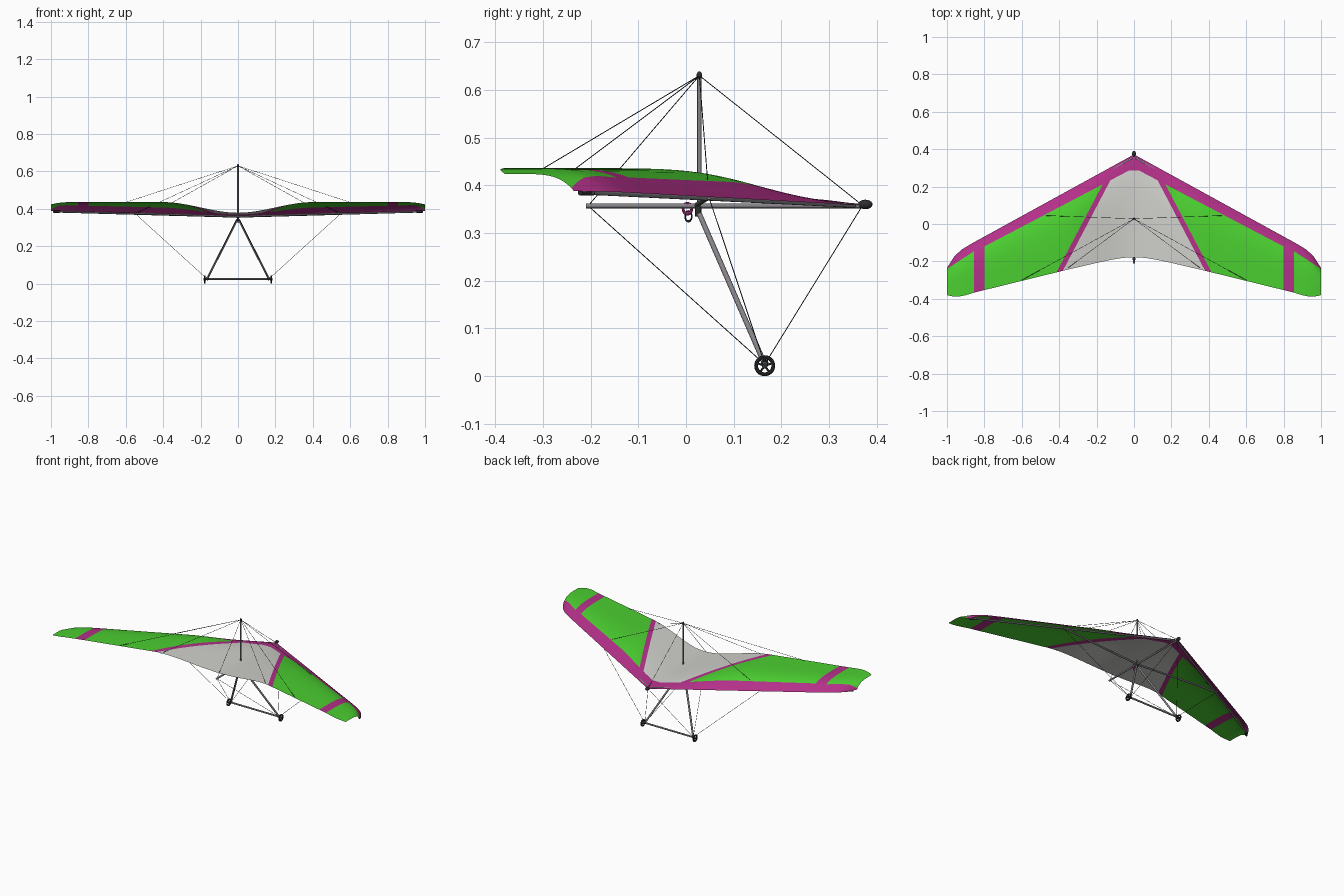
import bpy, bmesh, math
from mathutils import Vector, Matrix

if "Cube" in bpy.data.objects:
    bpy.data.objects.remove(bpy.data.objects["Cube"])


def material(name, rgb):
    m = bpy.data.materials.new(name)
    m.diffuse_color = (*rgb, 1)
    m.use_nodes = True
    m.node_tree.nodes["Principled BSDF"].inputs["Base Color"].default_value = m.diffuse_color
    return m


GREEN = material("green cloth", (0.07, 0.62, 0.03))
MAGENTA = material("magenta cloth", (0.45, 0.03, 0.25))
PALE = material("pale grey cloth", (0.62, 0.62, 0.59))
METAL = material("grey metal", (0.24, 0.23, 0.25))
BLACK = material("black rubber", (0.025, 0.027, 0.03))


def finish(name, bm, mats, angle=40):
    me = bpy.data.meshes.new(name)
    bm.to_mesh(me)
    bm.free()
    ob = bpy.data.objects.new(name, me)
    bpy.context.collection.objects.link(ob)
    for m in mats:
        me.materials.append(m)
    bpy.ops.object.select_all(action='DESELECT')
    ob.select_set(True)
    bpy.context.view_layer.objects.active = ob
    bpy.ops.object.shade_smooth_by_angle(angle=math.radians(angle))
    return ob


def add_rod(bm, a, b, r, sides):
    a, b = Vector(a), Vector(b)
    d = b - a
    mat = Matrix.Translation((a + b) / 2) @ d.to_track_quat('Z', 'Y').to_matrix().to_4x4()
    bmesh.ops.create_cone(bm, cap_ends=True, segments=sides, radius1=r, radius2=r,
                          depth=d.length, matrix=mat)


def rods(name, pairs, r, mat, sides=10):
    bm = bmesh.new()
    for a, b in pairs:
        add_rod(bm, a, b, r, sides)
    return finish(name, bm, [mat])


def ball(name, loc, size, mat):
    bm = bmesh.new()
    bmesh.ops.create_uvsphere(bm, u_segments=16, v_segments=10, radius=1,
                              matrix=Matrix.Translation(loc) @ Matrix.Diagonal((*size, 1)))
    return finish(name, bm, [mat])


def ring(name, loc, R, r, mat, stretch=1):
    # torus with its axis along x
    bpy.ops.mesh.primitive_torus_add(location=loc, rotation=(0, math.pi / 2, 0), major_radius=R,
                                     minor_radius=r, major_segments=28, minor_segments=8)
    ob = bpy.context.object
    ob.scale = (stretch, 1, 1)
    ob.name = name
    ob.data.materials.append(mat)
    bpy.ops.object.shade_smooth_by_angle()


def both(points):
    # each rod plus its mirror image
    flip = lambda p: (-p[0], p[1], p[2])
    return [q for a, b in points for q in ((a, b), (flip(a), flip(b)))]


# ---- sail outline and height
LEAD = [(0, .372), (.86, -.1), (.92, -.136), (.96, -.172), (1, -.235)]
TRAIL = [(0, -.178), (.06, -.181), (.12, -.191), (.2, -.208), (.38, -.25),
         (.86, -.368), (.9, -.381), (.94, -.389), (.97, -.388), (1, -.38)]


def interp(table, x):
    for (x0, y0), (x1, y1) in zip(table, table[1:]):
        if x <= x1:
            return y0 + (y1 - y0) * (x - x0) / (x1 - x0)
    return table[-1][1]


def height(x, y):
    x = min(abs(x), 1)
    y0, y1 = interp(LEAD, x), interp(TRAIL, x)
    t = min(max((y0 - y) / (y0 - y1), 0), 1)
    s = min(x / .4, 1)
    low = .358 + .030 * x
    high = .379 + .057 * s * s * (3 - 2 * s) - .012 * max((x - .9) / .1, 0) ** 2
    return low + (high - low) * (1 - (1 - t) ** 5)


# Panel seams: points on the right half
BAND = ((0, .30), (.8, -.12))
TIP = ((.855, -.145), (1, -.24))
INNER = ((.115, .255), (.378, -.246))
OUTER = ((.145, .255), (.408, -.246))


def side(line, x, y):
    (ax, ay), (bx, by) = line
    return (bx - ax) * (y - ay) - (by - ay) * (x - ax)


def panel(x, y):
    # 0 green, 1 magenta, 2 pale
    if x > .855:
        return 1 if side(TIP, x, y) > 0 else 0
    if x > .80 or y > .285 or side(BAND, x, y) > 0:
        return 1
    if side(INNER, x, y) < 0:
        return 0 if side(OUTER, x, y) > 0 else 1
    return 2


# correct orientation: points outboard of a downward seam lie on its positive side
def sail_colour(x, y):
    if x < .80 and y < .285 and side(BAND, x, y) < 0:
        if side(INNER, x, y) < 0:
            return 2
        return 0 if side(OUTER, x, y) > 0 else 1
    return panel(x, y)


bm = bmesh.new()
COLS, ROWS = 50, 20
grid = []
for i in range(COLS + 1):
    x = i / COLS
    y0, y1 = interp(LEAD, x), interp(TRAIL, x)
    grid.append([bm.verts.new((x, y0 + (y1 - y0) * (j / ROWS) ** 1.6, 0)) for j in range(ROWS + 1)])
for i in range(COLS):
    for j in range(ROWS):
        bm.faces.new((grid[i][j], grid[i][j + 1], grid[i + 1][j + 1], grid[i + 1][j]))
# cut the cloth along the seams
vertical = [((v, 0), (v, 1)) for v in (.80, .855)]
for a, b in [BAND, TIP, INNER, OUTER, ((0, .285), (1, .285))] + vertical:
    d = Vector((b[0] - a[0], b[1] - a[1], 0))
    bmesh.ops.bisect_plane(bm, geom=bm.verts[:] + bm.edges[:] + bm.faces[:], dist=1e-5,
                           plane_co=(*a, 0), plane_no=(-d.y, d.x, 0))
for f in bm.faces:
    c = f.calc_center_median()
    f.material_index = sail_colour(c.x, c.y)
for v in bm.verts:
    v.co.z = height(v.co.x, v.co.y)
# mirrored half
dup = bmesh.ops.duplicate(bm, geom=bm.verts[:] + bm.edges[:] + bm.faces[:])["geom"]
for g in dup:
    if isinstance(g, bmesh.types.BMVert):
        g.co.x *= -1
bmesh.ops.reverse_faces(bm, faces=[g for g in dup if isinstance(g, bmesh.types.BMFace)])
bmesh.ops.remove_doubles(bm, verts=bm.verts[:], dist=1e-5)
finish("sail", bm, [GREEN, MAGENTA, PALE], 60)

# ---- airframe
NOSE, TAIL, TOP = (0, .37, .358), (0, -.205, .357), (0, .028, .63)
BAR, CROSS = (.165, .165, .025), (.55, .048, .375)
rods("keel", [((0, -.21, .357), (0, .37, .357))], .005, METAL)
rods("leading_edge_tubes", both([((.01, .352, .358), (.965, -.2, .385))]), .005, METAL)
rods("leading_edge_caps", both([((.955, -.195, .385), (.985, -.222, .385))]), .0065, BLACK)
rods("crossbar", both([((0, .022, .359), CROSS)]), .005, METAL)
rods("kingpost", [((0, .028, .357), TOP)], .0045, METAL)
rods("downtubes", both([((.006, .028, .34), BAR)]), .0055, METAL)
rods("downtube_bracket", [((0, .026, .335), (0, .026, .36))], .007, BLACK)
rods("base_bar", [((-.185, .165, .025), (.185, .165, .025))], .005, METAL)
ball("nose_cap", (0, .376, .36), (.011, .015, .010), BLACK)
ball("kingpost_cap", (0, .028, .63), (.006, .006, .009), BLACK)

# ---- wheels with spokes
for s, label in ((-1, "left"), (1, "right")):
    c = Vector((s * .178, .165, .022))
    ring(label + "_tyre", c, .018, .004, BLACK)
    spokes = [(c, c + .017 * Vector((0, math.cos(a), math.sin(a))))
              for a in (math.pi / 2 + k * math.tau / 5 for k in range(5))]
    rods(label + "_spokes", spokes, .0022, BLACK, 6)
    rods(label + "_hub", [(c - Vector((.007, 0, 0)), c + Vector((.007, 0, 0)))], .006, BLACK)
    ball(label + "_bar_corner", (s * .163, .165, .027), (.009, .008, .009), BLACK)

# ---- rigging wires
upper = [(TOP, (.6, -.3, .435)), (TOP, (.36, -.24, .429)), (TOP, CROSS)]
lower = [(BAR, NOSE), (BAR, TAIL), (BAR, CROSS)]
rods("upper_wires", both(upper) + [(TOP, NOSE), (TOP, TAIL)], .001, BLACK, 5)
rods("lower_wires", both(lower), .001, BLACK, 5)

# ---- hang loop
ring("hang_strap", (0, .003, .351), .009, .003, MAGENTA, 1.2)
ring("hang_clip", (0, .005, .335), .007, .0016, BLACK, 1.5)
